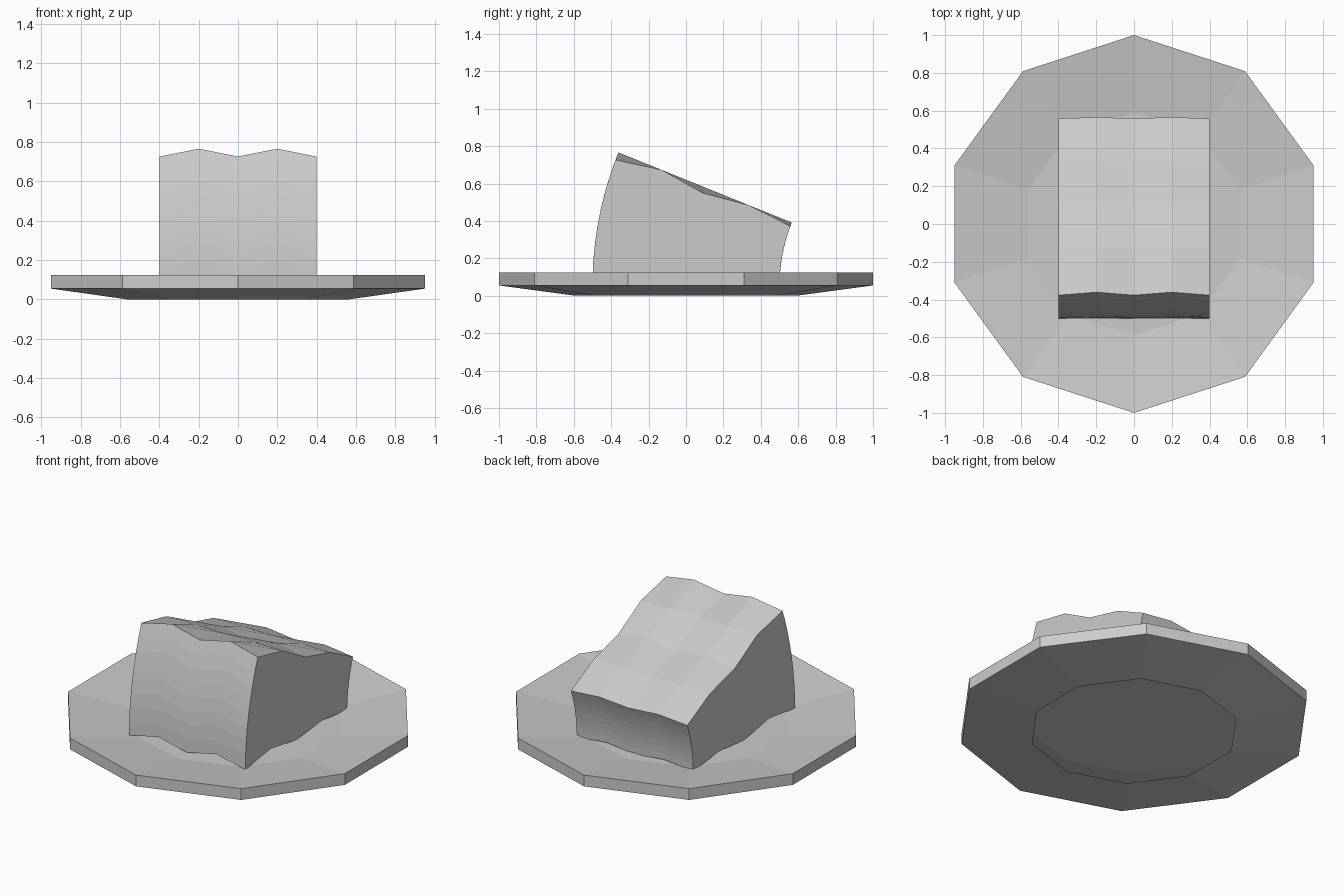
import bpy, bmesh, math
from mathutils import Vector

if "Cube" in bpy.data.objects:
    bpy.data.objects.remove(bpy.data.objects["Cube"])


def finish(bm, name):
    mesh = bpy.data.meshes.new(name)
    bm.to_mesh(mesh)
    bm.free()
    obj = bpy.data.objects.new(name, mesh)
    bpy.context.collection.objects.link(obj)
    return obj


# Plate: ten-sided shallow dish with raised rim, hollow foot open underneath
SIDES = 10
profile = [(0.59, 0.0), (1.0, 0.055), (1.0, 0.125), (0.59, 0.07)]
bm = bmesh.new()
rings = []
for r, z in profile:
    angles = [math.pi / 2 + math.tau * i / SIDES for i in range(SIDES)]
    rings.append([bm.verts.new((r * math.cos(a), r * math.sin(a), z)) for a in angles])
for low, high in zip(rings, rings[1:]):
    for i in range(SIDES):
        n = (i + 1) % SIDES
        bm.faces.new((low[i], low[n], high[n], high[i]))
bm.faces.new(rings[-1])
finish(bm, "plate")

# Wavy block: sliced cube, rippled and bent backwards around an axis along x
PIVOT_Y, PIVOT_Z = 1.4, 0.0535
bm = bmesh.new()
bmesh.ops.create_cube(bm, size=1.0)
for axis, count in enumerate((4, 4, 8)):
    normal = Vector([float(axis == a) for a in range(3)])
    for i in range(1, count):
        bmesh.ops.bisect_plane(bm, geom=bm.verts[:] + bm.edges[:] + bm.faces[:],
                               plane_co=normal * (i / count - 0.5), plane_no=normal)
for v in bm.verts:
    i, j = round((v.co.x + 0.5) * 4), round((v.co.y + 0.5) * 4)
    raised = i % 2 or j % 2
    angle = 0.011 + 0.351 * (v.co.z + 0.5) + (0.0225 if raised else 0.0)
    radius = PIVOT_Y - v.co.y
    v.co = (v.co.x * 0.8,
            PIVOT_Y - radius * math.cos(angle),
            PIVOT_Z + radius * math.sin(angle))
finish(bm, "wavy_block")
